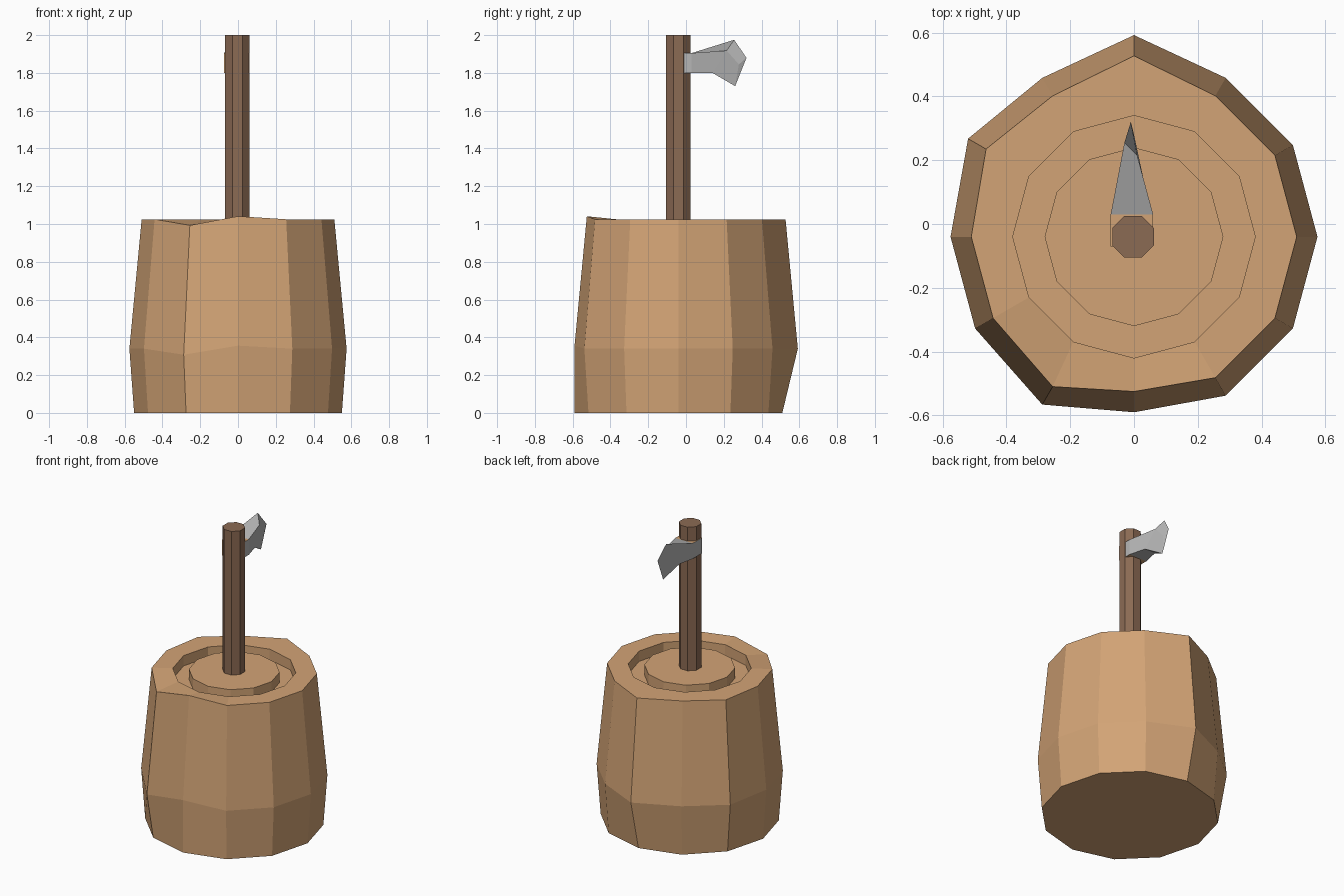
import bpy, bmesh, math

cube = bpy.data.objects.get("Cube")
if cube:
    bpy.data.objects.remove(cube)


def material(name, rgb):
    m = bpy.data.materials.new(name)
    m.use_nodes = True
    m.diffuse_color = (*rgb, 1)
    m.node_tree.nodes["Principled BSDF"].inputs["Base Color"].default_value = (*rgb, 1)
    return m


wood = material("tan_wood", (0.65, 0.37, 0.18))
dark_wood = material("brown_wood", (0.26, 0.145, 0.088))
steel = material("grey_steel", (0.47, 0.47, 0.47))


def finish(bm, name, *mats):
    bmesh.ops.recalc_face_normals(bm, faces=bm.faces)
    mesh = bpy.data.meshes.new(name)
    bm.to_mesh(mesh)
    bm.free()
    for m in mats:
        mesh.materials.append(m)
    obj = bpy.data.objects.new(name, mesh)
    bpy.context.collection.objects.link(obj)
    return obj


def loft(bm, rings):
    """Join equal rings of points into a closed skin with end caps."""
    loops = [[bm.verts.new(p) for p in ring] for ring in rings]
    for a, b in zip(loops, loops[1:]):
        for i in range(len(a)):
            j = (i + 1) % len(a)
            bm.faces.new((a[i], a[j], b[j], b[i]))
    bm.faces.new(loops[0][::-1])
    bm.faces.new(loops[-1])


CY = -0.04


def ring(sides, radius, z, cx=0, turn=0, dents=None):
    pts = []
    for i in range(sides):
        a = 2 * math.pi * i / sides + turn
        dx, dy, dz = (dents or {}).get(i, (0, 0, 0))
        pts.append((cx + radius * math.cos(a) + dx, CY + radius * math.sin(a) + dy, z + dz))
    return pts


# Chopping stump: slightly knocked-about barrel with a groove cut in the top
dents = {3: (0, 0.057, 0), 5: (-0.022, 0.02, 0),
         8: (0, -0.028, -0.032), 9: (0, 0.025, 0.016)}
TOP, FLOOR = 1.025, 0.955
bm = bmesh.new()
loft(bm, [ring(12, 0.55, 0),
          ring(12, 0.575, 0.34, dents=dents),
          ring(12, 0.51, TOP, dents=dents),
          ring(12, 0.38, TOP), ring(12, 0.38, FLOOR),
          ring(12, 0.28, FLOOR), ring(12, 0.28, TOP)])
finish(bm, "stump", wood)

# Eight-sided handle standing in the stump
bm = bmesh.new()
r = 0.065 / math.cos(math.pi / 8)
loft(bm, [ring(8, r, z, cx=-0.003, turn=math.pi / 8) for z in (1.0, 2.0)])
finish(bm, "handle", dark_wood)

# Collar around the handle: steel cheeks, wood-coloured front and top
X0, X1, Z0, Z1 = -0.073, 0.06, 1.8, 1.905
bm = bmesh.new()
loft(bm, [[(X0, y, Z0), (X1, y, Z0), (X1, y, Z1), (X0, y, Z1)] for y in (-0.07, 0.03)])
collar = finish(bm, "axe_collar", wood, steel)
for p in collar.data.polygons:
    p.material_index = 1 if abs(p.normal.x) > 0.5 else 0

# Axe blade: wedge narrowing to a flared, bevelled cutting edge
points = {
    "tl": (X0, 0.03, Z1), "tr": (X1, 0.03, Z1),
    "bl": (X0, 0.03, Z0), "br": (X1, 0.03, Z0),
    "kl": (-0.05, 0.14, 1.8), "kr": (0.03, 0.14, 1.8),
    "heel": (-0.01, 0.26, 1.73), "tip": (-0.01, 0.32, 1.88),
    "toe": (-0.03, 0.255, 1.975),
    "bevel_top": (0.01, 0.215, 1.918), "bevel_low": (0.0, 0.28, 1.845),
}
faces = ["tl tr bevel_top toe", "tr br kr bevel_top",
         "kr heel bevel_low bevel_top", "bevel_top bevel_low tip toe",
         "heel tip bevel_low", "bl kl kr br", "kl heel kr",
         "tl toe kl bl", "toe tip heel kl", "tl bl br tr"]
bm = bmesh.new()
v = {k: bm.verts.new(p) for k, p in points.items()}
for f in faces:
    bm.faces.new([v[k] for k in f.split()])
finish(bm, "axe_blade", steel)
